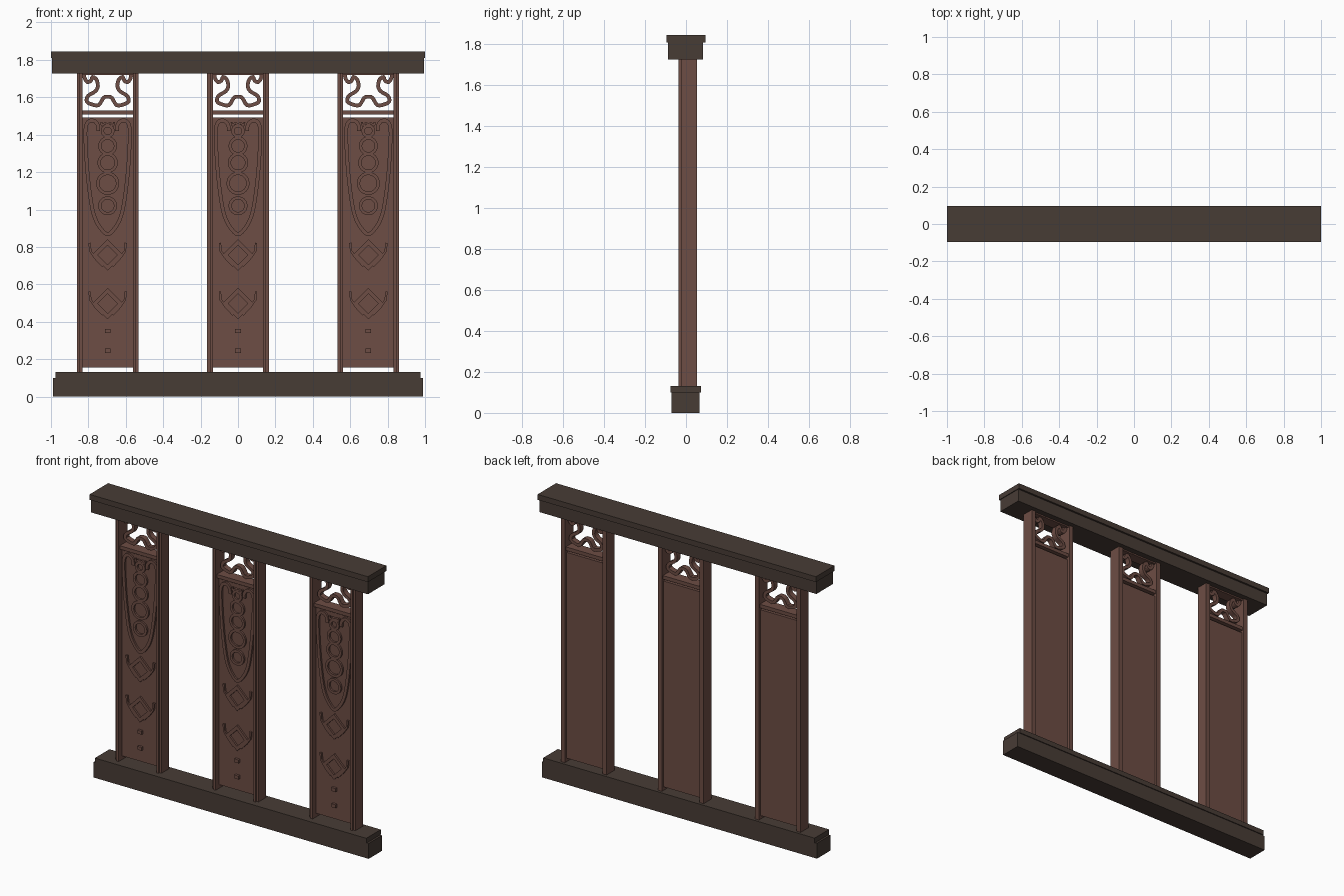
import bpy, bmesh, math
from mathutils import Vector

old = bpy.data.objects.get("Cube")
if old:
    bpy.data.objects.remove(old)


def material(name, rgb):
    m = bpy.data.materials.new(name)
    m.use_nodes = True
    m.diffuse_color = (*rgb, 1)
    m.node_tree.nodes["Principled BSDF"].inputs["Base Color"].default_value = (*rgb, 1)
    return m


DARK = material("dark brown wood", (0.064, 0.045, 0.036))
WOOD = material("reddish brown wood", (0.153, 0.074, 0.058))


def finish(bm, name, mat):
    bmesh.ops.recalc_face_normals(bm, faces=bm.faces)
    me = bpy.data.meshes.new(name)
    bm.to_mesh(me)
    bm.free()
    me.materials.append(mat)
    ob = bpy.data.objects.new(name, me)
    bpy.context.collection.objects.link(ob)
    return ob


def add_box(bm, x, y, z):
    """Box from three (low, high) ranges."""
    verts = bmesh.ops.create_cube(bm, size=1)["verts"]
    for v in verts:
        v.co = [r[0] if c < 0 else r[1] for c, r in zip(v.co, (x, y, z))]


def box(name, mat, x, y, z):
    bm = bmesh.new()
    add_box(bm, x, y, z)
    return finish(bm, name, mat)


def add_strip(bm, pts, width, y, cx=0, closed=False):
    """Flat square-edged strip of wood following a path in the x-z plane."""
    pts = [Vector(p) for p in pts]
    n = len(pts)
    rings = []
    for i, p in enumerate(pts):
        a = pts[i - 1] if closed or i else p
        b = pts[(i + 1) % n] if closed or i < n - 1 else p
        d0 = (p - a).normalized() if p != a else (b - p).normalized()
        d1 = (b - p).normalized() if p != b else d0
        t = (d0 + d1).normalized()
        side = Vector((-t.y, t.x)) * width / 2 / max(0.6, t.dot(d1))
        l, r = p + side, p - side
        rings.append([bm.verts.new((cx + q.x, yy, q.y))
                      for q, yy in ((l, y[0]), (r, y[0]), (r, y[1]), (l, y[1]))])
    for i in range(n if closed else n - 1):
        a, b = rings[i], rings[(i + 1) % n]
        for k in range(4):
            bm.faces.new((a[k], a[(k + 1) % 4], b[(k + 1) % 4], b[k]))
    if not closed:
        bm.faces.new(rings[0])
        bm.faces.new(rings[-1])


def smooth(pts, steps=4):
    """Rounded path through the points."""
    p = [Vector(q) for q in pts]
    p = [2 * p[0] - p[1]] + p + [2 * p[-1] - p[-2]]
    out = []
    for a, b, c, d in zip(p, p[1:], p[2:], p[3:]):
        for s in range(steps):
            t = s / steps
            out.append((2 * b + (c - a) * t + (2 * a - 5 * b + 4 * c - d) * t * t
                        + (3 * b - a - 3 * c + d) * t ** 3) / 2)
    return out + [p[-2]]


def mirrored(half):
    """Whole path from the +x half, which starts on the centre line."""
    return [(-x, z) for x, z in reversed(half[1:])] + half


# Top and bottom beams
box("top_beam", DARK, (-.995, .995), (-.088, .083), (1.727, 1.81))
box("top_beam_cap", DARK, (-1, 1), (-.095, .095), (1.81, 1.845))
box("bottom_beam", DARK, (-.988, .988), (-.07, .067), (0, .1))
box("bottom_beam_cap", DARK, (-.975, .975), (-.076, .073), (.1, .132))

# Outlines of the carved work, right half from the centre line
SCROLL = [(0, 1.603), (.022, 1.597), (.048, 1.558), (.085, 1.562), (.112, 1.578),
          (.104, 1.608), (.066, 1.632), (.052, 1.66), (.06, 1.695), (.08, 1.708),
          (.09, 1.688), (.108, 1.682), (.122, 1.7), (.126, 1.722)]
SHIELD = [(0, .868), (.038, .9), (.07, .96), (.09, 1.05), (.108, 1.2), (.118, 1.36),
          (.117, 1.44), (.1, 1.472), (.072, 1.474), (.052, 1.45), (.05, 1.42)]
RINGS = [(1.42, .028), (1.34, .042), (1.25, .046), (1.14, .053), (1.02, .042)]
CROWN = [(0, 1.455), (.014, 1.462), (.03, 1.45), (.034, 1.468)]
FRONT, BACK = 0.0, .038

for label, cx in (("right", -.697), ("centre", 0), ("left", .697)):
    # Stepped posts at both sides
    for side, s in (("right", -1), ("left", 1)):
        bm = bmesh.new()
        for a, b, front in ((.135, .15, -.036), (.15, .165, -.025)):
            add_box(bm, sorted((cx + s * a, cx + s * b)), (front, .054), (.132, 1.727))
        finish(bm, f"{label}_panel_{side}_post", WOOD)

    # Board and cross rails
    box(f"{label}_board", WOOD, (cx - .135, cx + .135), (FRONT, BACK), (.155, 1.492))
    box(f"{label}_cross_rail", WOOD, (cx - .135, cx + .135), (-.025, .045), (1.507, 1.53))
    box(f"{label}_head_rail", WOOD, (cx - .135, cx + .135), (-.025, .045), (1.718, 1.727))

    # Open scrollwork above the board
    bm = bmesh.new()
    add_strip(bm, smooth(mirrored(SCROLL), 3), .02, (-.005, .03), cx)
    finish(bm, f"{label}_scrollwork", WOOD)

    # Raised shield border with crown
    carve = (FRONT - .012, FRONT + .004)
    bm = bmesh.new()
    add_strip(bm, smooth(mirrored(SHIELD)), .02, carve, cx)
    add_strip(bm, smooth(mirrored(CROWN), 3), .01, carve, cx)
    finish(bm, f"{label}_shield_border", WOOD)

    # Chain of rings
    bm = bmesh.new()
    for z, r in RINGS:
        circle = [(r * math.cos(k * math.tau / 24), z + r * math.sin(k * math.tau / 24))
                  for k in range(24)]
        add_strip(bm, circle, .017, carve, cx, True)
    finish(bm, f"{label}_carved_rings", WOOD)

    # Diamonds held in brackets
    bm = bmesh.new()
    for z in (.757, .497):
        r = .068
        add_strip(bm, [(0, z + r), (r, z), (0, z - r), (-r, z)], .022, carve, cx, True)
        for s in (-1, 1):
            add_strip(bm, [(s * x, z + h) for x, h in
                           ((.097, .065), (.092, .02), (.062, -.022), (.025, -.06))],
                      .012, carve, cx)
    finish(bm, f"{label}_carved_diamonds", WOOD)

    # Small square studs
    bm = bmesh.new()
    for z in (.35, .245):
        add_box(bm, (cx - .015, cx + .015), (FRONT - .016, FRONT + .004), (z - .011, z + .011))
    finish(bm, f"{label}_studs", WOOD)
